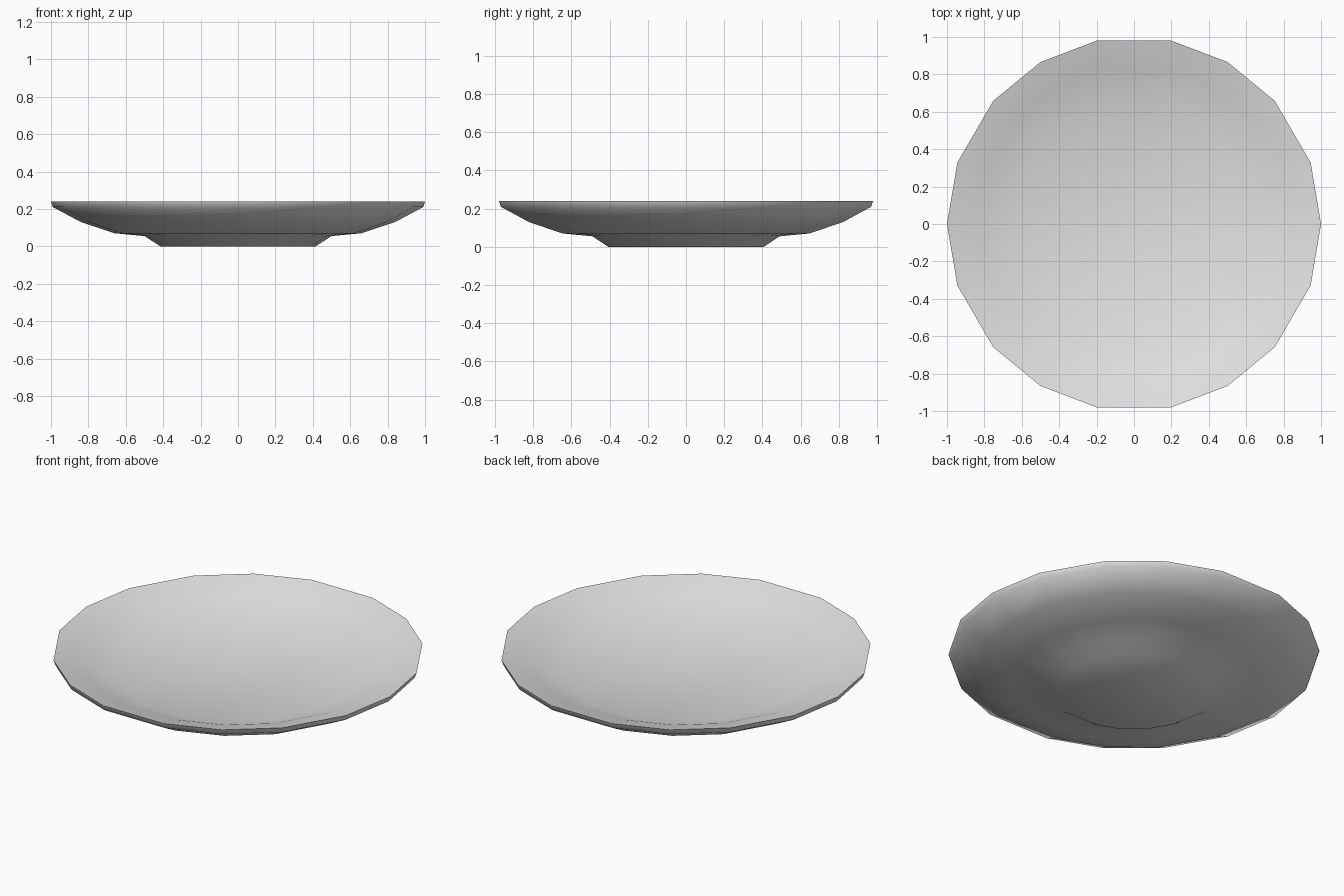
import bpy, bmesh, math

if "Cube" in bpy.data.objects:
    bpy.data.objects.remove(bpy.data.objects["Cube"])

# Eighteen-sided outline, listed for one quarter and mirrored
quarter = [0, 19.2, 41.2, 60, 78.5]
half = quarter + [180 - a for a in reversed(quarter)]
angles = [math.radians(a) for a in half + [a + 180 for a in half[1:-1]]]

# Closed wall section (radius, height): foot, underside, rim, then shallow dish
section = [(0.415, 0.0), (0.50, 0.055), (0.66, 0.07), (0.84, 0.13),
           (0.99, 0.21), (1.0, 0.24), (0.84, 0.195), (0.66, 0.127)]
RIM = 5

bm = bmesh.new()
rings = [[bm.verts.new((r * math.cos(a), r * math.sin(a), z)) for a in angles]
         for r, z in section]
n = len(angles)
for low, high in zip(rings, rings[1:]):
    for i in range(n):
        j = (i + 1) % n
        bm.faces.new((low[i], low[j], high[j], high[i]))

# Foot base and dish floor
bm.faces.new(list(reversed(rings[0])))
centre = bm.verts.new((0, 0, 0.112))
for i in range(n):
    bm.faces.new((rings[-1][i], rings[-1][(i + 1) % n], centre))
bmesh.ops.recalc_face_normals(bm, faces=bm.faces)

# Smooth surfaces with a crisp rim
for face in bm.faces:
    face.smooth = True
for i in range(n):
    bm.edges.get((rings[RIM][i], rings[RIM][(i + 1) % n])).smooth = False

mesh = bpy.data.meshes.new("plate")
bm.to_mesh(mesh)
bm.free()
plate = bpy.data.objects.new("plate", mesh)
bpy.context.collection.objects.link(plate)

# Single glaze colour
glaze = bpy.data.materials.new("light_grey")
glaze.diffuse_color = (0.76, 0.76, 0.76, 1)
glaze.use_nodes = True
glaze.node_tree.nodes["Principled BSDF"].inputs["Base Color"].default_value = glaze.diffuse_color
mesh.materials.append(glaze)
